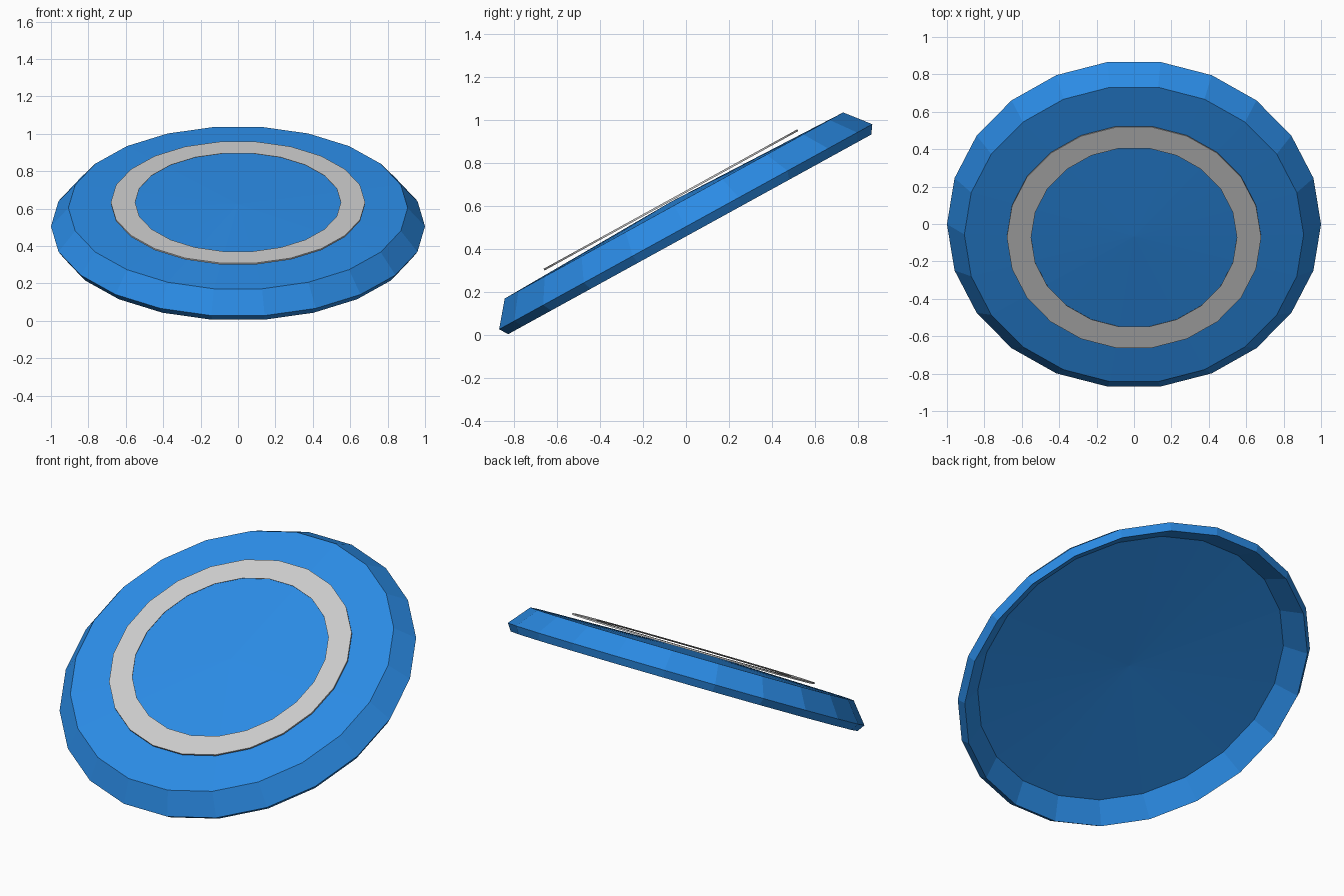
import bpy, bmesh
from math import cos, sin, pi, radians

if "Cube" in bpy.data.objects:
    bpy.data.objects.remove(bpy.data.objects["Cube"])

SIDES = 22
TILT = radians(28.8)


def lathe(name, profile, closed=False, material=None):
    """Revolve (radius, height) points; radius 0 becomes a single pole."""
    bm = bmesh.new()
    rings = []
    for r, h in profile:
        if r == 0:
            rings.append([bm.verts.new((0, 0, h))] * SIDES)
        else:
            rings.append([bm.verts.new((r * cos(2 * pi * i / SIDES),
                                        r * sin(2 * pi * i / SIDES), h))
                          for i in range(SIDES)])
    pairs = list(zip(rings, rings[1:]))
    if closed:
        pairs.append((rings[-1], rings[0]))
    for a, b in pairs:
        for i in range(SIDES):
            j = (i + 1) % SIDES
            corners = list(dict.fromkeys((a[i], a[j], b[j], b[i])))
            bm.faces.new(corners)
    bmesh.ops.recalc_face_normals(bm, faces=bm.faces)
    mesh = bpy.data.meshes.new(name)
    bm.to_mesh(mesh)
    bm.free()
    obj = bpy.data.objects.new(name, mesh)
    bpy.context.collection.objects.link(obj)
    obj.location = (0, 0, 0.502)
    obj.rotation_euler = (TILT, 0, 0)
    if material:
        mesh.materials.append(material)
    return obj


blue = bpy.data.materials.new("blue")
blue.diffuse_color = (0.024, 0.262, 0.79, 1)
blue.use_nodes = True
blue.node_tree.nodes["Principled BSDF"].inputs["Base Color"].default_value = blue.diffuse_color

# Disc: slightly domed top, sloping side, lip and hollow underside
lathe("flying_disc", [(0, 0.138), (0.907, 0.116), (1.0, 0.003),
                      (0.973, -0.037), (0.868, 0.06), (0, 0.082)],
      material=blue)

# Thin flat ring floating just above the top, thinning towards its inner edge
lathe("top_ring", [(0.68, 0.141), (0.68, 0.150),
                   (0.55, 0.150), (0.55, 0.148)], closed=True)
